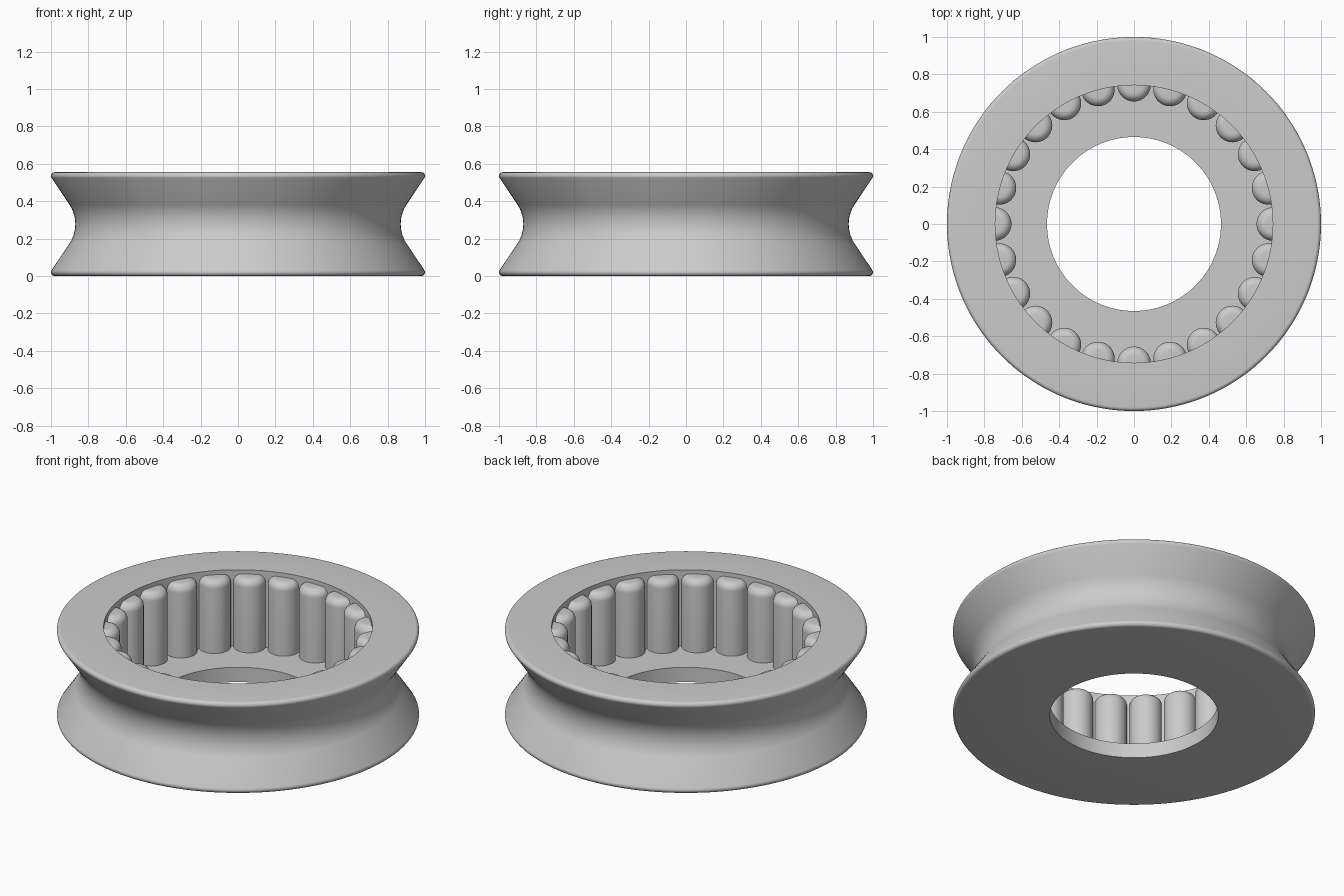
import bpy, bmesh
from math import sin, cos, pi, radians
from mathutils import Matrix, Vector

cube = bpy.data.objects.get("Cube")
if cube:
    bpy.data.objects.remove(cube, do_unlink=True)

metal = bpy.data.materials.new("grey metal")
metal.use_nodes = True
grey = (0.6, 0.6, 0.6, 1)
metal.diffuse_color = grey
metal.node_tree.nodes["Principled BSDF"].inputs["Base Color"].default_value = grey

HEIGHT, FLOOR, BORE, HOLE = 0.555, 0.09, 0.742, 0.465
MID = HEIGHT / 2
ROLLERS = 24


def arc(cx, cz, r, start, end, steps):
    """Points along a circular arc, angles in degrees."""
    angles = [radians(start + (end - start) * i / steps) for i in range(steps + 1)]
    return [(cx + r * cos(a), cz + r * sin(a)) for a in angles]


def lathe(name, profile, segments, closed):
    """Spin an (r, z) profile around the z axis."""
    bm = bmesh.new()
    verts = [bm.verts.new((r, 0, z)) for r, z in profile]
    edges = [bm.edges.new(pair) for pair in zip(verts, verts[1:])]
    if closed:
        edges.append(bm.edges.new((verts[-1], verts[0])))
    bmesh.ops.spin(bm, geom=verts + edges, cent=(0, 0, 0), axis=(0, 0, 1),
                   angle=2 * pi, steps=segments, use_merge=True)
    bmesh.ops.remove_doubles(bm, verts=bm.verts, dist=0.0001)
    bmesh.ops.recalc_face_normals(bm, faces=bm.faces)
    mesh = bpy.data.meshes.new(name)
    bm.to_mesh(mesh)
    bm.free()
    mesh.materials.append(metal)
    return mesh


def place(name, mesh):
    obj = bpy.data.objects.new(name, mesh)
    bpy.context.collection.objects.link(obj)
    return obj


# Grooved wheel: lower rim and half groove, mirrored upward, then the stepped bore
lower = arc(0.98, 0.02, 0.02, -90, 33, 8) + arc(1.06, MID, 0.19, 213, 180, 10)
upper = [(r, HEIGHT - z) for r, z in reversed(lower[:-1])]
bore = [(BORE, HEIGHT), (BORE, FLOOR), (HOLE, FLOOR), (HOLE, 0)]
wheel = place("grooved_wheel", lathe("grooved_wheel", lower + upper + bore, 144, True))

# Ring of round-shouldered rollers set half into the bore wall
roller_profile = [(0, FLOOR), (0.09, FLOOR)] + arc(0.045, 0.485, 0.045, 0, 90, 8) + [(0, 0.53)]
roller_mesh = lathe("roller", roller_profile, 32, False)
parts = [wheel]
for i in range(ROLLERS):
    roller = place(f"roller_{i + 1}", roller_mesh)
    turn = Matrix.Rotation(2 * pi * i / ROLLERS, 4, "Z")
    roller.matrix_world = turn @ Matrix.Translation(Vector((0.745, 0, 0)))
    parts.append(roller)

# Smooth curved surfaces, keeping the rims crisp
bpy.ops.object.select_all(action="DESELECT")
for obj in parts[:2]:
    obj.select_set(True)
bpy.context.view_layer.objects.active = wheel
bpy.ops.object.shade_smooth_by_angle(angle=radians(30))
